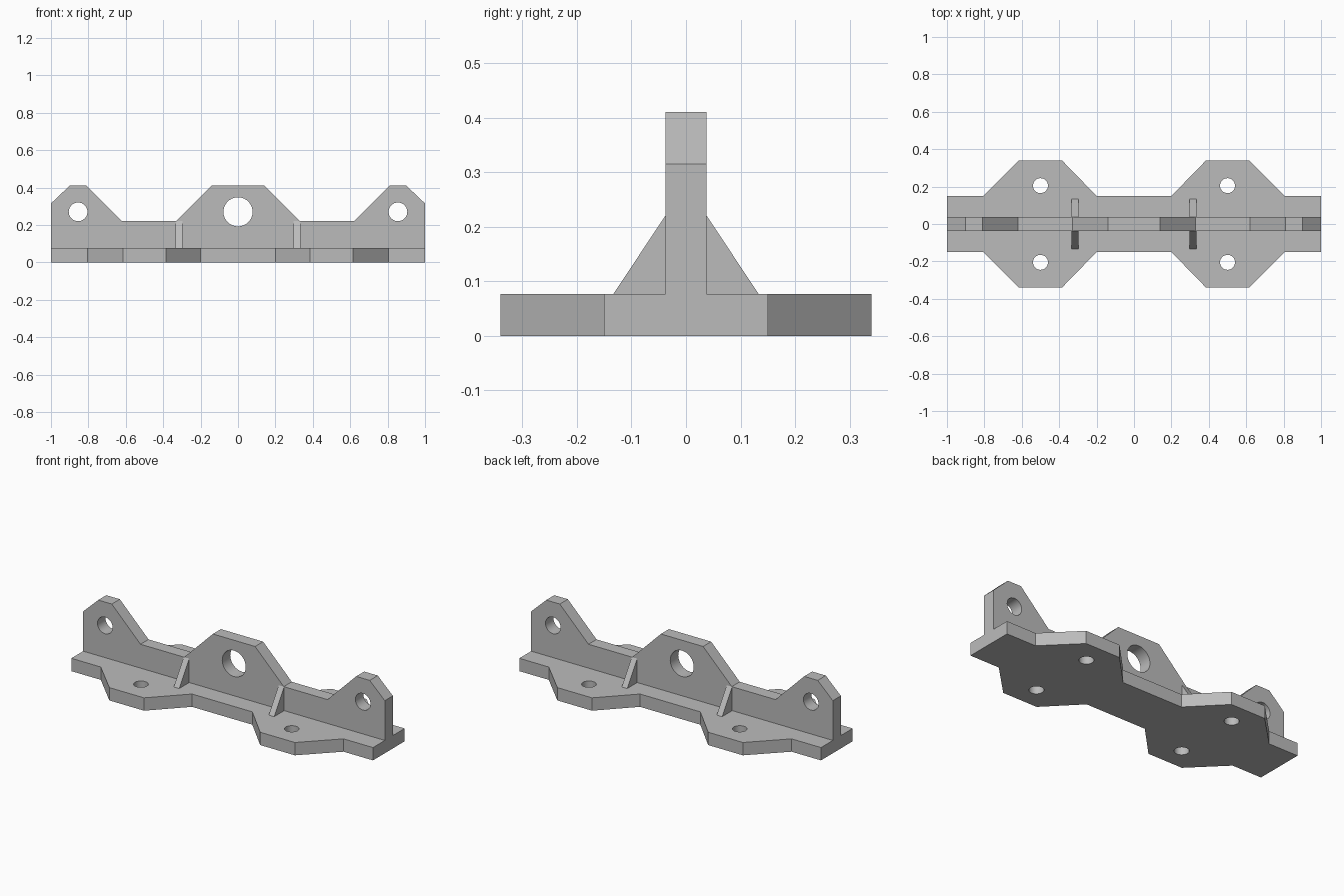
import bpy, bmesh, math
from mathutils import Matrix

if "Cube" in bpy.data.objects:
    bpy.data.objects.remove(bpy.data.objects["Cube"], do_unlink=True)

grey = bpy.data.materials.new("plain grey")
grey.use_nodes = True
grey.diffuse_color = (0.5, 0.5, 0.5, 1)
grey.node_tree.nodes["Principled BSDF"].inputs["Base Color"].default_value = (0.5, 0.5, 0.5, 1)

BASE_TOP = 0.077
WEB_HALF = 0.038
WEB_LOW = 0.22


def circle(cx, cy, r, n=32):
    return [(cx + r * math.cos(2 * math.pi * i / n),
             cy + r * math.sin(2 * math.pi * i / n)) for i in range(n)]


def plate(name, outline, holes, thickness, matrix):
    """Extrude a flat outline with round holes, then place it."""
    bm = bmesh.new()
    for loop in [outline] + [circle(*h) for h in holes]:
        verts = [bm.verts.new((x, y, 0)) for x, y in loop]
        for a, b in zip(verts, verts[1:] + verts[:1]):
            bm.edges.new((a, b))
    bmesh.ops.triangle_fill(bm, use_beauty=True, use_dissolve=False, edges=bm.edges[:])
    ext = bmesh.ops.extrude_face_region(bm, geom=bm.faces[:], use_keep_orig=True)
    moved = [g for g in ext["geom"] if isinstance(g, bmesh.types.BMVert)]
    bmesh.ops.translate(bm, verts=moved, vec=(0, 0, thickness))
    bmesh.ops.transform(bm, matrix=matrix, verts=bm.verts[:])
    bmesh.ops.recalc_face_normals(bm, faces=bm.faces[:])
    mesh = bpy.data.meshes.new(name)
    bm.to_mesh(mesh)
    bm.free()
    mesh.materials.append(grey)
    obj = bpy.data.objects.new(name, mesh)
    bpy.context.collection.objects.link(obj)
    bpy.ops.object.select_all(action="DESELECT")
    obj.select_set(True)
    bpy.context.view_layer.objects.active = obj
    bpy.ops.object.shade_smooth_by_angle(angle=math.radians(30))
    return obj


def mirror_x(points):
    return points + [(-x, y) for x, y in reversed(points)]


# Base plate with two widened bolt pads
back = mirror_x([(1, 0.15), (0.805, 0.15), (0.615, 0.34), (0.385, 0.34), (0.2, 0.15)])
front = [(x, -y) for x, y in reversed(back)]
bolts = [(sx * 0.5, sy * 0.205, 0.04) for sx in (-1, 1) for sy in (-1, 1)]
plate("base_plate", back + front, bolts, BASE_TOP, Matrix())

# Upright web with three pierced lugs
profile = mirror_x([(1, BASE_TOP), (1, 0.315), (0.9, 0.41), (0.81, 0.41),
                    (0.62, WEB_LOW), (0.33, WEB_LOW), (0.14, 0.41)])
eyes = [(0, 0.27, 0.078), (0.855, 0.27, 0.05), (-0.855, 0.27, 0.05)]
stand = Matrix.Translation((0, WEB_HALF, 0)) @ Matrix.Rotation(math.pi / 2, 4, "X")
plate("upright_web", profile, eyes, 2 * WEB_HALF, stand)

# Triangular stiffening ribs on both faces of the web
to_yz = Matrix(((0, 0, 1, 0), (1, 0, 0, 0), (0, 1, 0, 0), (0, 0, 0, 1)))
for side, cx in (("left", 0.315), ("right", -0.315)):
    for face, s in (("front", -1), ("back", 1)):
        tri = [(s * WEB_HALF, BASE_TOP), (s * 0.133, BASE_TOP), (s * WEB_HALF, WEB_LOW)]
        plate(f"{face}_{side}_rib", tri, [], 0.036,
              Matrix.Translation((cx - 0.018, 0, 0)) @ to_yz)
